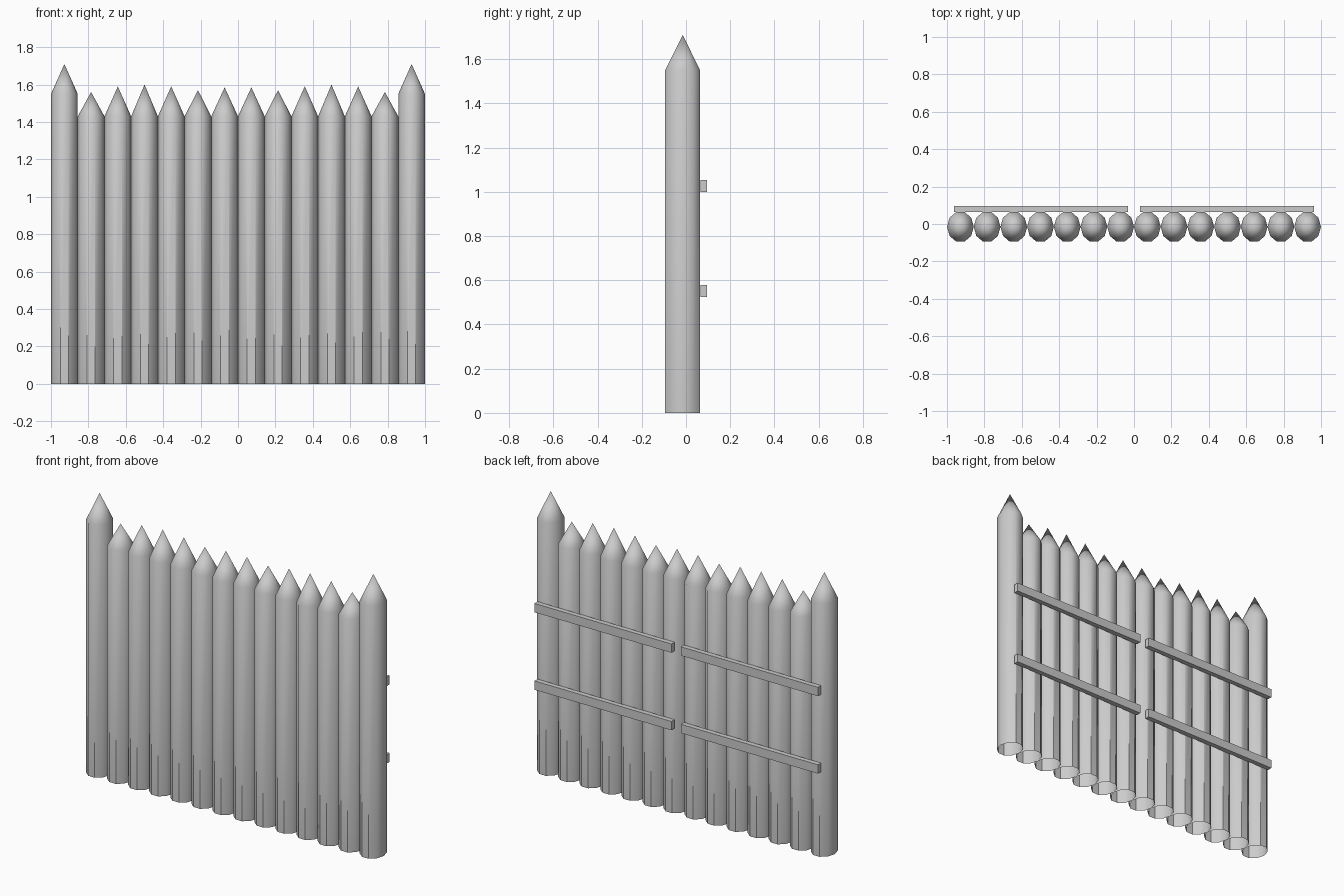
import bpy, bmesh, math

if "Cube" in bpy.data.objects:
    bpy.data.objects.remove(bpy.data.objects["Cube"])

SIDES = 10
RX, RY, CY = 0.0714, 0.083, -0.015   # slightly oval log section


def log(name, x, shoulder, tip):
    """Upright log, open underneath, with a sharpened point."""
    bm = bmesh.new()
    rings = []
    for z in (0.0, shoulder):
        rings.append([bm.verts.new((x + RX * math.cos(math.tau * i / SIDES),
                                    CY + RY * math.sin(math.tau * i / SIDES), z))
                      for i in range(SIDES)])
    apex = bm.verts.new((x, CY, tip))
    low, high = rings
    for i in range(SIDES):
        j = (i + 1) % SIDES
        bm.faces.new((low[i], low[j], high[j], high[i]))
        bm.faces.new((high[i], high[j], apex))
    mesh = bpy.data.meshes.new(name)
    bm.to_mesh(mesh)
    bm.free()
    obj = bpy.data.objects.new(name, mesh)
    bpy.context.collection.objects.link(obj)
    bpy.ops.object.select_all(action='DESELECT')
    obj.select_set(True)
    bpy.context.view_layer.objects.active = obj
    bpy.ops.object.shade_smooth_by_angle(angle=math.radians(40))


def rail(name, x, z):
    """Flat batten across the back of the logs."""
    bpy.ops.mesh.primitive_cube_add(size=1, location=(x, 0.08, z))
    obj = bpy.context.object
    obj.name = name
    obj.scale = (0.93, 0.03, 0.054)


# Tip heights from the middle of the wall outward
tips = [1.585, 1.57, 1.59, 1.60, 1.59, 1.56]

for side, s in (("left", -1), ("right", 1)):
    # Palisade logs
    for i, tip in enumerate(tips):
        log(f"log_{side}_{i + 1}", s * RX * (2 * i + 1), 1.43, tip)
    # Taller end post
    log(f"end_post_{side}", s * RX * 13, 1.55, 1.71)
    # Two rails on the back
    rail(f"lower_rail_{side}", s * 0.497, 0.552)
    rail(f"upper_rail_{side}", s * 0.497, 1.027)
